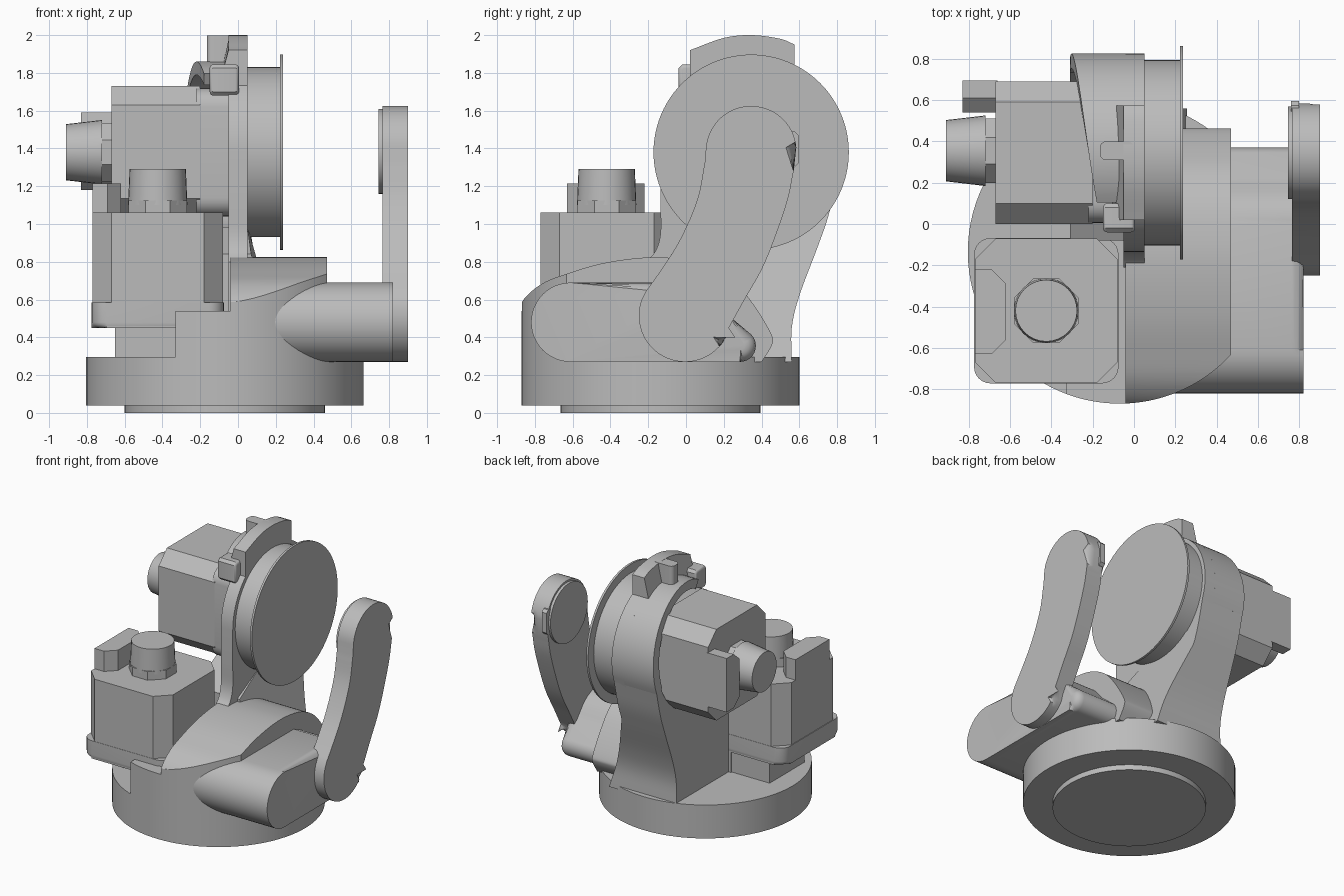
import bpy, bmesh
from math import sin, cos, radians, sqrt
from mathutils import Vector

cube = bpy.data.objects.get("Cube")
if cube:
    bpy.data.objects.remove(cube, do_unlink=True)

grey = bpy.data.materials.new("light_grey")
grey.use_nodes = True
grey.diffuse_color = (0.5, 0.5, 0.5, 1)
grey.node_tree.nodes["Principled BSDF"].inputs["Base Color"].default_value = (0.5, 0.5, 0.5, 1)


def finish(name, bm):
    bmesh.ops.recalc_face_normals(bm, faces=bm.faces[:])
    mesh = bpy.data.meshes.new(name)
    bm.to_mesh(mesh)
    bm.free()
    for p in mesh.polygons:
        p.use_smooth = True
    mesh.set_sharp_from_angle(angle=radians(30))
    mesh.materials.append(grey)
    obj = bpy.data.objects.new(name, mesh)
    bpy.context.scene.collection.objects.link(obj)
    return obj


def prism(name, pts, axis, lo, hi, bevel=0, bevel_low=0, end_scale=1, shape=None):
    """Extrude a profile: (y, z) points along x, or (x, y) points along z."""
    bm = bmesh.new()
    cu = sum(p[0] for p in pts) / len(pts)
    cv = sum(p[1] for p in pts) / len(pts)

    def place(u, v, t):
        return (t, u, v) if axis == "x" else (u, v, t)

    def ring(t, s):
        return [bm.verts.new(place(cu + (u - cu) * s, cv + (v - cv) * s, t)) for u, v in pts]
    a, b = ring(lo, 1), ring(hi, end_scale)
    low, top = bm.faces.new(a[::-1]), bm.faces.new(b)
    for i in range(len(pts)):
        j = (i + 1) % len(pts)
        bm.faces.new((a[i], a[j], b[j], b[i]))
    top_edges, low_edges = top.edges[:], low.edges[:]
    for edges, size in ((top_edges, bevel), (low_edges, bevel_low)):
        if size:
            bmesh.ops.bevel(bm, geom=edges, offset=size, segments=4, profile=0.5,
                            affect="EDGES", clamp_overlap=False)
    if shape:
        for v in bm.verts:
            v.co = Vector(shape(*v.co))
    return finish(name, bm)


def arc(cu, cv, r, a0, a1, n=24):
    angles = [radians(a0 + (a1 - a0) * i / n) for i in range(n + 1)]
    return [(cu + r * cos(a), cv + r * sin(a)) for a in angles]


def circle(cu, cv, r, n=64, start=0):
    return arc(cu, cv, r, start, start + 360, n)[:-1]


def rect(u0, u1, v0, v1, c=0):
    if not c:
        return [(u0, v0), (u1, v0), (u1, v1), (u0, v1)]
    return [(u0 + c, v0), (u1 - c, v0), (u1, v0 + c), (u1, v1 - c),
            (u1 - c, v1), (u0 + c, v1), (u0, v1 - c), (u0, v0 + c)]


def rounded(u0, u1, v0, v1, r):
    return (arc(u1 - r, v0 + r, r, -90, 0, 6) + arc(u1 - r, v1 - r, r, 0, 90, 6)
            + arc(u0 + r, v1 - r, r, 90, 180, 6) + arc(u0 + r, v0 + r, r, 180, 270, 6))


def smooth(points, n=6):
    """Catmull-Rom curve through the points."""
    p = [Vector(q) for q in points]
    p = [2 * p[0] - p[1]] + p + [2 * p[-1] - p[-2]]
    out = []
    for a, b, c, d in zip(p, p[1:], p[2:], p[3:]):
        for i in range(n):
            t = i / n
            q = 0.5 * (2 * b + (c - a) * t + (2 * a - 5 * b + 4 * c - d) * t * t
                       + (3 * b - a - 3 * c + d) * t ** 3)
            out.append((q.x, q.y))
    return out + [tuple(points[-1])]


BX, BY, BR = -0.07, -0.135, 0.735      # base centre and radius
JY, JZ, JR = 0.345, 1.38, 0.48         # shoulder joint centre and radius


def base_edge(x0, x1, n=20):
    """Front rim of the base between two x positions."""
    xs = [x0 + (x1 - x0) * i / n for i in range(n + 1)]
    return [(x, BY - sqrt(BR ** 2 - (x - BX) ** 2)) for x in xs]


# Base
prism("foot_plate", circle(BX, BY, 0.53), "z", 0, 0.06)
prism("base_disc", circle(BX, BY, BR, 96), "z", 0.04, 0.295, bevel=0.02)

# Front housing: side profile trimmed to the base outline
roof = smooth([(-0.9, 0.5), (-0.86, 0.6), (-0.76, 0.685), (-0.62, 0.74), (-0.45, 0.79),
               (-0.25, 0.82), (-0.08, 0.82), (0.1, 0.785), (0.25, 0.7), (0.36, 0.57),
               (0.45, 0.42), (0.455, 0.36), (0.4, 0.27)])
housing = prism("front_housing", [(-0.9, 0.27)] + roof, "x", -0.3, 0.8)
trim = prism("housing_trim", base_edge(-0.04, 0.47) + [(0.47, 0.5), (-0.04, 0.5)], "z", 0, 1)
trim.hide_render = True
trim.hide_set(True)
cut = housing.modifiers.new("trim", "BOOLEAN")
cut.operation = "INTERSECT"
cut.object = trim
cut.solver = "EXACT"
bpy.context.view_layer.update()
trimmed = bpy.data.meshes.new_from_object(
    housing.evaluated_get(bpy.context.evaluated_depsgraph_get()))
housing.modifiers.clear()
housing.data = trimmed
trimmed.set_sharp_from_angle(angle=radians(30))
bpy.data.objects.remove(trim, do_unlink=True)
prism("housing_step", base_edge(-0.33, -0.04) + [(-0.04, -0.07), (-0.33, -0.07)], "z", 0.27, 0.54)
prism("motor_mount", rect(-0.65, -0.2, -0.5, -0.08), "z", 0.27, 0.47)

# Column and shoulder
back = smooth([(0.56, 0.27), (0.56, 0.45), (0.6, 0.62), (0.69, 0.86), (0.75, 1.03), (0.796, 1.216)])


def flare(x, y, z):
    return (x + max(0, 0.9 - z) * 0.33 if x > 0 else x, y, z)


prism("column_pedestal", [(-0.08, 0.27)] + back + arc(JY, JZ, 0.42, -20, -110) + [(-0.08, 0.84)],
      "x", -0.31, 0.05, shape=flare)
prism("column_plate", back + arc(JY, JZ, JR, -15, 180, 40)
      + smooth([(-0.135, 1.1), (-0.135, 0.95), (-0.16, 0.86), (-0.21, 0.8)]) + [(-0.21, 0.27)],
      "x", -0.05, 0.05)

# Curved back shell that narrows towards the top
bm = bmesh.new()
rings = []
for i in range(33):
    k = i / 32
    a = radians(-20 + 140 * k)
    left = -0.31 + 0.13 * k ** 1.5
    rings.append([bm.verts.new((x, JY + r * cos(a), JZ + r * sin(a)))
                  for x, r in ((left, 0.41), (left, JR), (-0.04, JR), (-0.04, 0.41))])
for a, b in zip(rings, rings[1:]):
    for i in range(4):
        j = (i + 1) % 4
        bm.faces.new((a[i], a[j], b[j], b[i]))
bm.faces.new(rings[0])
bm.faces.new(rings[-1])
finish("column_shell", bm)

prism("joint_drum", circle(JY, JZ, 0.45, 96), "x", 0, 0.23)
prism("joint_disc", circle(JY, JZ, 0.517, 96), "x", 0.222, 0.238)

# Top bracket with sloped inner side
crown = smooth([(0.575, 1.95), (0.5, 1.98), (0.35, 2.0), (0.2, 1.985), (0.02, 1.92)])
prism("top_bracket", [(0.02, 1.7), (0.575, 1.7)] + crown, "x", -0.11, 0.05,
      shape=lambda x, y, z: (x + 0.06 if x < 0 and z > 1.88 else x, y, z))
prism("bracket_tab", rounded(-0.165, 0, 0.31, 0.4, 0.03), "z", 1.82, 1.998)
prism("bracket_boss", rect(-0.04, 0.1, 1.68, 1.845, 0.02), "x", -0.15, 0.005, bevel=0.02, bevel_low=0.02)

# Shoulder motor, lying along x
prism("shoulder_motor", rect(JY - 0.345, JY + 0.345, 1.035, 1.73, 0.1), "x", -0.67, -0.2)
prism("shoulder_motor_flange", rounded(JY - 0.34, JY + 0.34, 1.04, 1.72, 0.1), "x", -0.22, -0.03)
prism("shoulder_motor_collar", circle(0.355, JZ, 0.168, 8, 22.5), "x", -0.74, -0.66)
prism("shoulder_encoder", circle(0.355, JZ, 0.135, 32), "x", -0.91, -0.72, end_scale=1.15,
      shape=lambda x, y, z: (x, 0.355 + (y - 0.355) * 1.1, JZ + (z - JZ) * 1.1))
prism("shoulder_connector", [(0.54, 1.24), (0.61, 1.18), (0.695, 1.18), (0.695, 1.59),
                             (0.61, 1.59), (0.54, 1.53)], "x", -0.83, -0.66)

# Base motor, standing upright
MX, MY = -0.425, -0.42
prism("base_motor", rect(MX - 0.345, MX + 0.345, MY - 0.35, MY + 0.35, 0.1), "z", 0.5, 1.06)
prism("base_motor_flange", rounded(MX - 0.35, MX + 0.35, MY - 0.352, MY + 0.352, 0.08),
      "z", 0.45, 0.585, bevel_low=0.03)
prism("base_motor_collar", circle(MX, MY, 0.168, 8, 22.5), "z", 1.05, 1.125)
prism("base_encoder", circle(MX, MY, 0.157, 32), "z", 1.1, 1.29, end_scale=0.95)
prism("base_connector", [(-0.77, -0.63), (-0.69, -0.63), (-0.62, -0.56), (-0.62, -0.29),
                         (-0.69, -0.22), (-0.77, -0.22)], "z", 1.05, 1.215)

# Lower link reaching out of the housing
prism("lower_link", arc(-0.61, 0.48, 0.21, 90, 270) + arc(0.285, 0.355, 0.085, -90, 45, 12)
      + smooth([(0.22, 0.52), (0.12, 0.63), (0.0, 0.69)]), "x", 0.1, 0.82, bevel=0.06)

# Upper link, a curved bar with a softened outer edge
inner = smooth([(0.1, 1.33), (0.06, 1.13), (-0.03, 0.92), (-0.13, 0.76), (-0.215, 0.64)])
outer = smooth([(0.21, 0.42), (0.31, 0.6), (0.42, 0.8), (0.53, 1.1), (0.57, 1.28)])
prism("upper_link", arc(JY, 1.385, 0.24, 5, 175) + inner + arc(-0.005, 0.515, 0.245, 160, 325) + outer,
      "x", 0.765, 0.9, bevel=0.055)
prism("link_pad", circle(JY, 1.385, 0.225), "x", 0.745, 0.78)
prism("link_tab", rect(0.5, 0.595, 1.3, 1.49, 0.02), "x", 0.76, 0.8)
